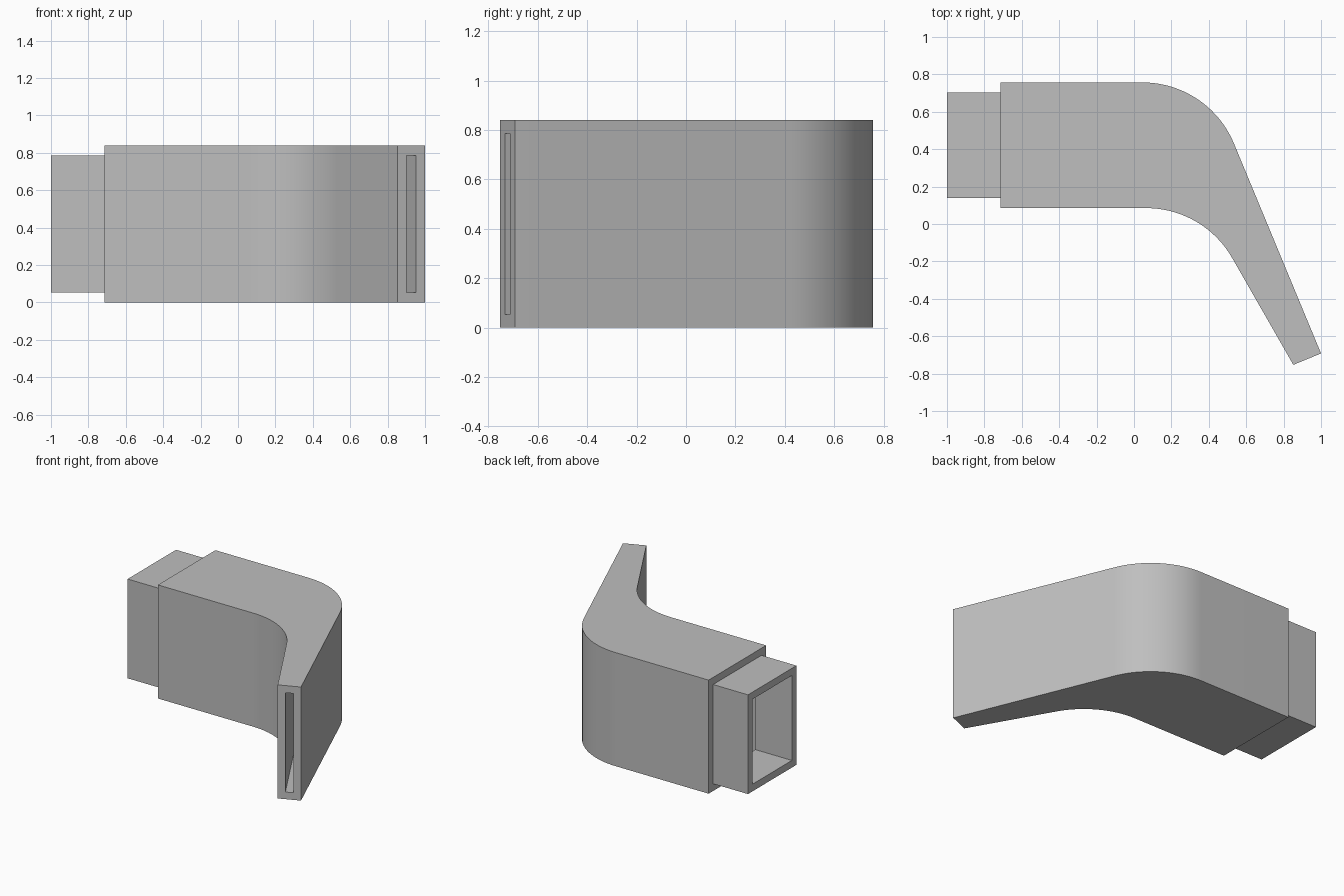
import bpy
import bmesh
from math import sin, cos, radians
from mathutils import Vector

cube = bpy.data.objects.get("Cube")
if cube:
    bpy.data.objects.remove(cube, do_unlink=True)

HEIGHT = 0.84
WALL = 0.053
JOINT_X = -0.715
RADIUS = 0.53
SEGMENTS = 20

grey = bpy.data.materials.new("plain grey")
grey.use_nodes = True
colour = (0.52, 0.52, 0.52, 1)
grey.diffuse_color = colour
grey.node_tree.nodes["Principled BSDF"].inputs["Base Color"].default_value = colour


def section(far, near, z0, z1):
    """Four corners of a rectangular duct section."""
    return [(*far, z0), (*near, z0), (*near, z1), (*far, z1)]


def loft_loop(name, rings):
    """Skin the rings in order and back to the first: a hollow tube with walls."""
    bm = bmesh.new()
    loops = [[bm.verts.new(p) for p in ring] for ring in rings]
    for i, a in enumerate(loops):
        b = loops[(i + 1) % len(loops)]
        for j in range(4):
            k = (j + 1) % 4
            bm.faces.new((a[j], a[k], b[k], b[j]))
    bmesh.ops.recalc_face_normals(bm, faces=bm.faces)
    mesh = bpy.data.meshes.new(name)
    bm.to_mesh(mesh)
    bm.free()
    mesh.materials.append(grey)
    obj = bpy.data.objects.new(name, mesh)
    bpy.context.collection.objects.link(obj)
    bpy.ops.object.select_all(action='DESELECT')
    obj.select_set(True)
    bpy.context.view_layer.objects.active = obj
    bpy.ops.object.shade_smooth_by_angle(angle=radians(30))
    return obj


def side_curve(bend_x, y, radius, end_angle, tip):
    """Plan of one side wall: straight, bend, straight to the tip."""
    points = [Vector((JOINT_X, y))]
    for i in range(SEGMENTS + 1):
        a = radians(90 + (end_angle - 90) * i / SEGMENTS)
        points.append(Vector((bend_x + radius * cos(a), y - radius + radius * sin(a))))
    return points + [tip]


# Bent, narrowing duct body with a slot at its tip
far_tip, near_tip = Vector((1.0, -0.692)), Vector((0.852, -0.753))
inset = (far_tip - near_tip).normalized() * WALL
outside = zip(side_curve(0.045, 0.757, RADIUS, 22.5, far_tip),
              side_curve(0.065, 0.085, RADIUS, 29.7, near_tip))
cavity = zip(side_curve(0.045, 0.757 - WALL, RADIUS - WALL, 22.5, far_tip - inset),
             side_curve(0.065, 0.085 + WALL, RADIUS + WALL, 29.7, near_tip + inset))
outer_rings = [section(f, n, 0, HEIGHT) for f, n in outside]
inner_rings = [section(f, n, WALL, HEIGHT - WALL) for f, n in cavity]
loft_loop("duct_body", outer_rings + inner_rings[::-1])


# Smaller rectangular sleeve plugged into the wide end
def sleeve_ring(x, margin):
    return section((x, 0.757 - margin), (x, 0.085 + margin), margin, HEIGHT - margin)


sleeve_end = JOINT_X + 0.015
loft_loop("connector_sleeve", [
    sleeve_ring(-1, WALL), sleeve_ring(sleeve_end, WALL),
    sleeve_ring(sleeve_end, 2 * WALL), sleeve_ring(-1, 2 * WALL)])
